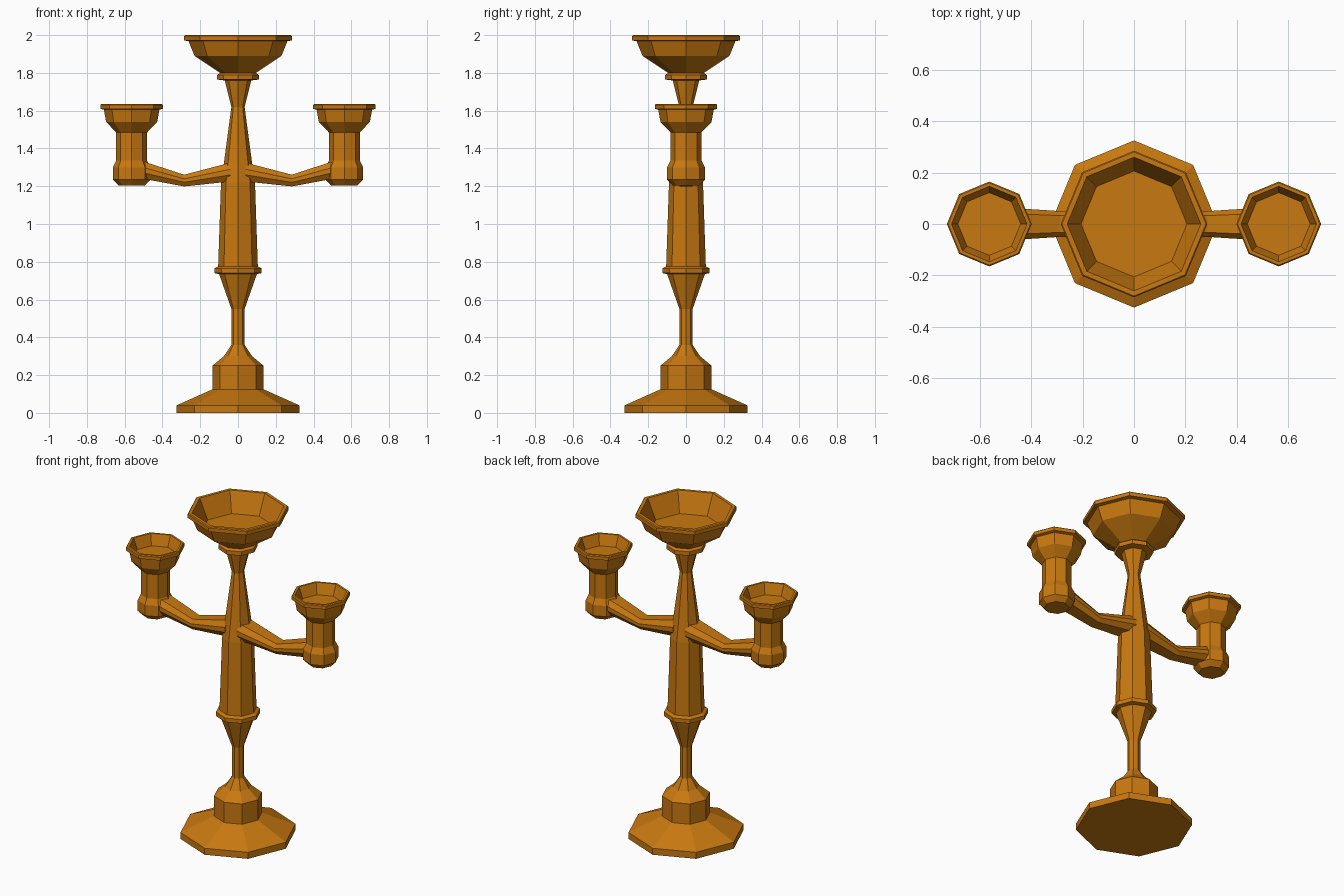
import bpy
import bmesh
from math import cos, sin, pi

if "Cube" in bpy.data.objects:
    bpy.data.objects.remove(bpy.data.objects["Cube"])

brass = bpy.data.materials.new("brass")
brass.diffuse_color = (0.58, 0.19, 0.005, 1)
brass.use_nodes = True
brass.node_tree.nodes["Principled BSDF"].inputs["Base Color"].default_value = brass.diffuse_color


def loft(name, rings):
    """Skin a list of equal-length point rings and cap both ends."""
    bm = bmesh.new()
    loops = [[bm.verts.new(p) for p in ring] for ring in rings]
    for a, b in zip(loops, loops[1:]):
        for i in range(len(a)):
            j = (i + 1) % len(a)
            bm.faces.new((a[i], a[j], b[j], b[i]))
    bm.faces.new(loops[0][::-1])
    bm.faces.new(loops[-1])
    bmesh.ops.recalc_face_normals(bm, faces=bm.faces)
    mesh = bpy.data.meshes.new(name)
    bm.to_mesh(mesh)
    bm.free()
    mesh.materials.append(brass)
    obj = bpy.data.objects.new(name, mesh)
    bpy.context.collection.objects.link(obj)
    return obj


def lathe(name, profile, cx=0.0):
    """Eight-sided turned part from (radius, height) pairs."""
    return loft(name, [[(cx + r * cos(k * pi / 4), r * sin(k * pi / 4), z)
                        for k in range(8)] for r, z in profile])


# central turned column: foot, stem, collars and hollow top bowl
lathe("column", [
    (0.325, 0), (0.325, 0.04), (0.135, 0.125), (0.135, 0.25),
    (0.075, 0.30), (0.035, 0.36), (0.035, 0.55), (0.10, 0.735),
    (0.125, 0.74), (0.125, 0.765), (0.105, 0.775), (0.09, 1.22),
    (0.075, 1.32), (0.035, 1.62), (0.07, 1.76), (0.11, 1.765),
    (0.11, 1.79), (0.095, 1.80), (0.23, 1.89), (0.262, 1.968),
    (0.285, 1.972), (0.285, 1.995), (0.28, 2.0), (0.26, 2.0), (0.206, 1.88)])

for side, label in ((-1, "left"), (1, "right")):
    # hollow candle cup on a bulbed stem
    lathe(label + "_cup", [
        (0.07, 1.205), (0.10, 1.235), (0.10, 1.30), (0.082, 1.335),
        (0.082, 1.485), (0.135, 1.54), (0.147, 1.605), (0.165, 1.61),
        (0.165, 1.63), (0.16, 1.635), (0.147, 1.635), (0.122, 1.57)],
        side * 0.563)

    # drooping arm: (x, centre z, half width, half height)
    sections = [(0.04, 1.275, 0.07, 0.05), (0.285, 1.23, 0.05, 0.031),
                (0.50, 1.285, 0.064, 0.046)]
    shape = [(-0.65, 1), (0.65, 1), (1, 0.3), (1, -0.3),
             (0.65, -1), (-0.65, -1), (-1, -0.3), (-1, 0.3)]
    loft(label + "_arm", [[(side * x, w * a, z + h * b) for a, b in shape]
                          for x, z, w, h in sections])
